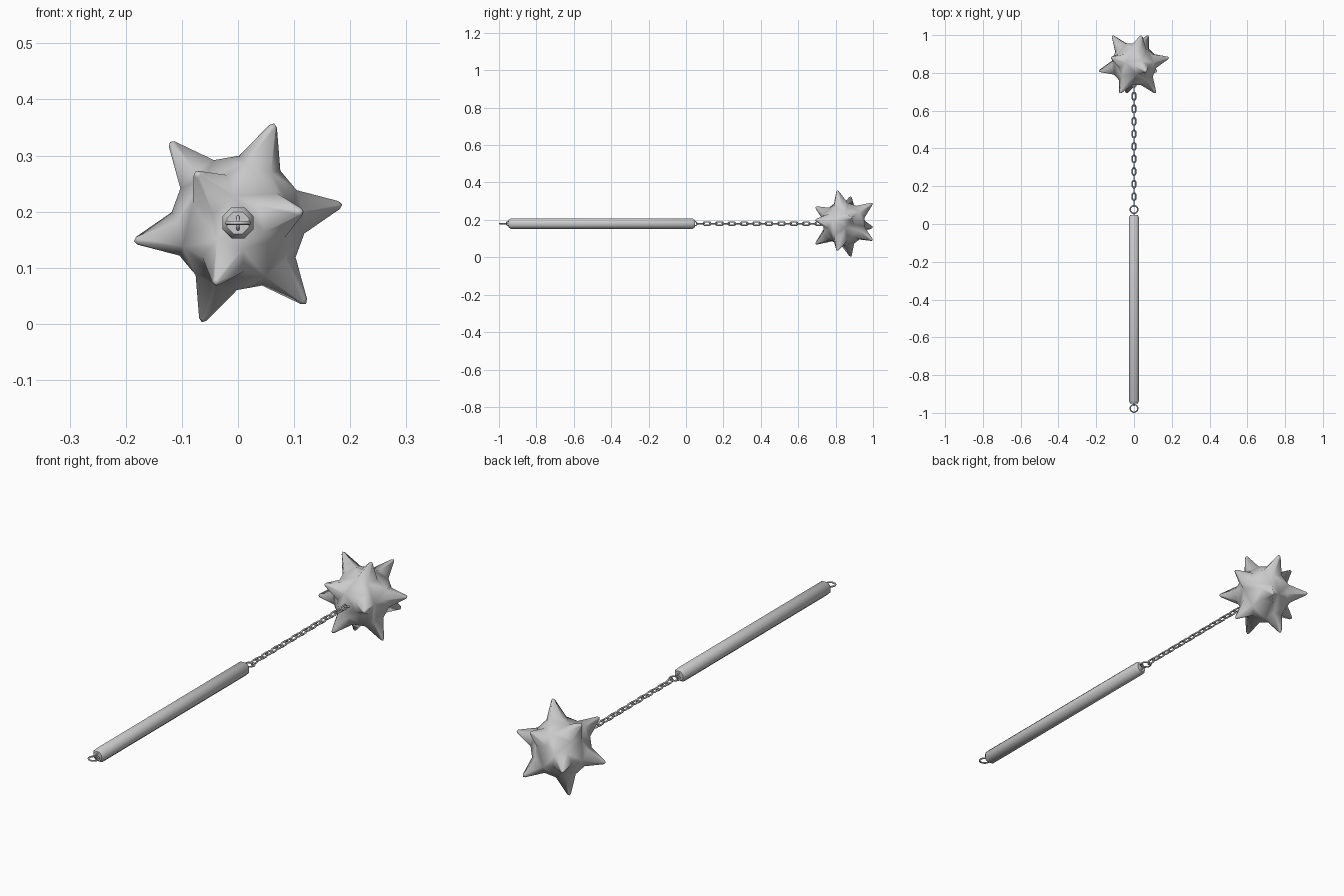
import bpy, bmesh, math
from mathutils import Vector, Matrix
from itertools import combinations

if "Cube" in bpy.data.objects:
    bpy.data.objects.remove(bpy.data.objects["Cube"])

ZC = 0.18          # height of the weapon's axis
BALL_Y = 0.845     # centre of the ball


def finish(bm, name, smooth=True, angle=None):
    bmesh.ops.recalc_face_normals(bm, faces=bm.faces[:])
    me = bpy.data.meshes.new(name)
    bm.to_mesh(me)
    bm.free()
    ob = bpy.data.objects.new(name, me)
    bpy.context.collection.objects.link(ob)
    for p in me.polygons:
        p.use_smooth = smooth
    if angle:
        bpy.context.view_layer.objects.active = ob
        ob.select_set(True)
        bpy.ops.object.shade_smooth_by_angle(angle=math.radians(angle))
        ob.select_set(False)
    return ob


def link(name, y, half_len, half_wid, r, upright, n=16, m=8):
    """Oval ring of round wire lying along y; upright puts it in the yz plane."""
    bm = bmesh.new()
    a, s = half_wid - r, half_len - half_wid     # bend radius, straight half length
    rings = []
    for i in range(n):
        t = 2 * math.pi * (i + 0.5) / n
        d = Vector((math.cos(t), math.sin(t), 0))
        c = d * a + Vector((0, math.copysign(s, d.y), 0))
        rings.append([bm.verts.new(c + d * r * math.cos(u) + Vector((0, 0, r * math.sin(u))))
                      for u in (2 * math.pi * j / m for j in range(m))])
    for i in range(n):
        p, q = rings[i], rings[(i + 1) % n]
        for j in range(m):
            k = (j + 1) % m
            bm.faces.new((p[j], p[k], q[k], q[j]))
    if upright:
        bm.transform(Matrix.Rotation(math.pi / 2, 4, 'Y'))
    bm.transform(Matrix.Translation((0, y, ZC)))
    return finish(bm, name)


# Handle: octagonal bar with chamfered ends
bm = bmesh.new()
profile = [(-0.95, 0.021), (-0.937, 0.03), (0.034, 0.03), (0.048, 0.021)]
rings = [[bm.verts.new((r * math.cos(t), y, ZC + r * math.sin(t)))
          for t in (math.pi / 8 + math.pi / 4 * j for j in range(8))] for y, r in profile]
for p, q in zip(rings, rings[1:]):
    for j in range(8):
        k = (j + 1) % 8
        bm.faces.new((p[j], p[k], q[k], q[j]))
bm.faces.new(rings[0])
bm.faces.new(rings[-1])
finish(bm, "handle", angle=50)

# Staples and rings at both handle ends
link("pommel_staple", -0.95, 0.014, 0.014, 0.003, True)
link("pommel_ring", -0.976, 0.024, 0.024, 0.0035, False)
link("head_staple", 0.048, 0.014, 0.014, 0.003, True)
link("head_ring", 0.077, 0.024, 0.024, 0.0035, False)

# Chain of alternating links
for i in range(19):
    link(f"chain_link_{i + 1}", 0.112 + 0.0332 * i, 0.0235, 0.0125, 0.0036, i % 2 == 0)
link("ball_staple", 0.738, 0.016, 0.014, 0.0036, False)

# Ball: twelve five-sided spikes on a truncated icosahedron, seen face-on from the front
axes = []
for rad, h, a0 in ((0.607, -0.795, 10), (0.982, -0.188, 70), (0.982, 0.188, 10), (0.607, 0.795, 70)):
    for k in range(3):
        t = math.radians(a0 + 120 * k)
        axes.append(Vector((rad * math.cos(t), h, rad * math.sin(t))).normalized())
near = lambda i, j: i != j and axes[i].dot(axes[j]) > 0.3
centre = Vector((0, BALL_Y, ZC))

bm = bmesh.new()
base = {(i, j): bm.verts.new(centre + (axes[i] * 2 + axes[j]).normalized() * 0.12)
        for i in range(12) for j in range(12) if near(i, j)}
for i, ax in enumerate(axes):
    u = ax.orthogonal().normalized()
    w = ax.cross(u)
    around = sorted((j for j in range(12) if near(i, j)),
                    key=lambda j: math.atan2(axes[j].dot(w), axes[j].dot(u)))
    foot = [base[i, j] for j in around]
    tip = []
    for v in foot:
        d = v.co - centre
        side = (d - ax * d.dot(ax)).normalized()
        tip.append(bm.verts.new(centre + ax * 0.186 + side * 0.0075))
    point = bm.verts.new(centre + ax * 0.192)
    for k in range(5):
        n = (k + 1) % 5
        bm.faces.new((foot[k], foot[n], tip[n], tip[k]))
        bm.faces.new((tip[k], tip[n], point))
for i, j, k in combinations(range(12), 3):
    if near(i, j) and near(j, k) and near(i, k):
        bm.faces.new([base[e] for e in ((i, j), (j, i), (j, k), (k, j), (k, i), (i, k))])
finish(bm, "spiked_ball")
